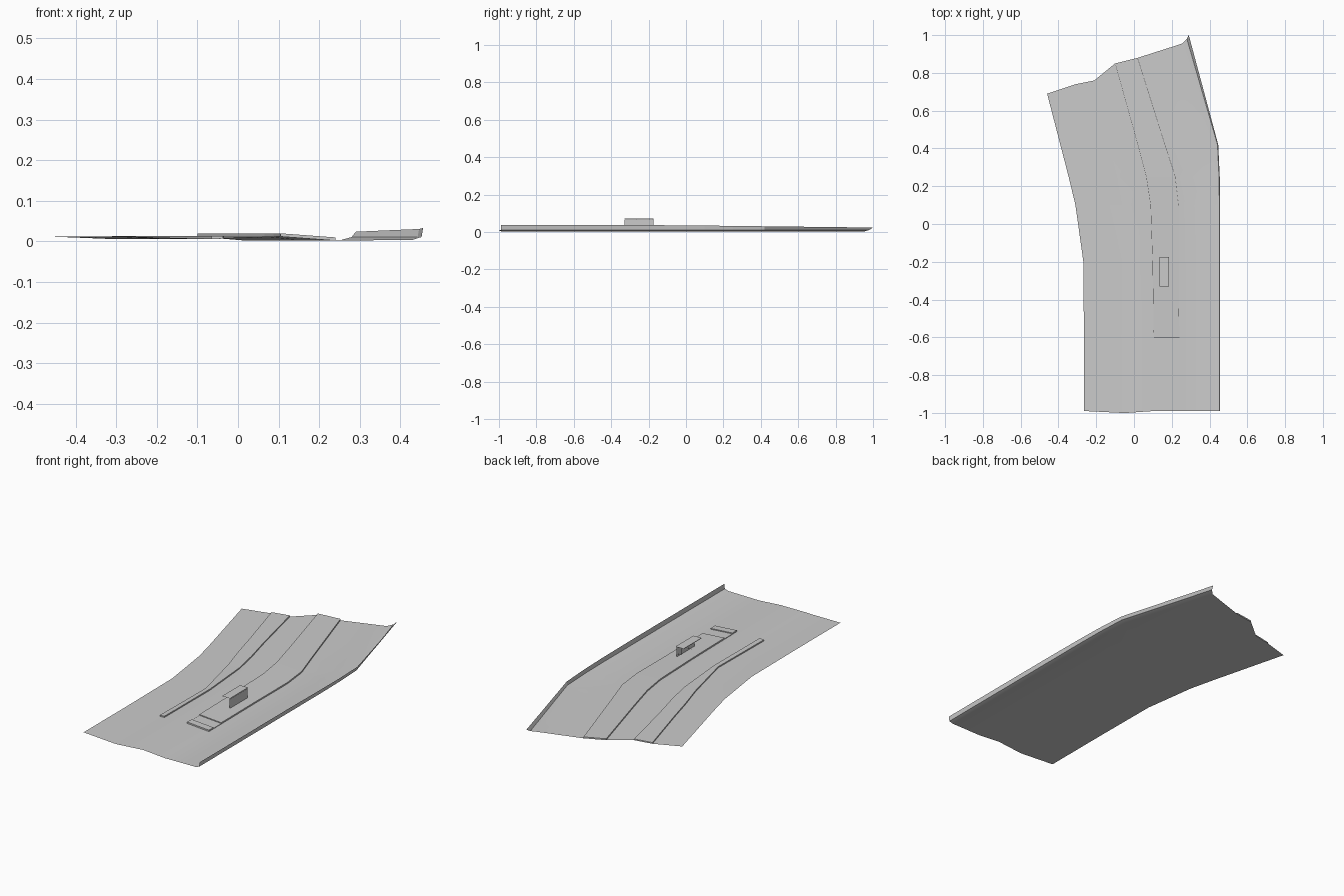
import bpy, bmesh

if "Cube" in bpy.data.objects:
    bpy.data.objects.remove(bpy.data.objects["Cube"], do_unlink=True)

grey = bpy.data.materials.new("concrete_grey")
grey.use_nodes = True
tone = (0.6, 0.6, 0.6, 1)
grey.diffuse_color = tone
grey.node_tree.nodes["Principled BSDF"].inputs["Base Color"].default_value = tone

# Long lines of the road: x at each station, back end (x, y), ground height
STATIONS = [-1, -0.6, -0.2, 0.1, 0.25, 0.42]
LINES = {
    "left":       ([-.265, -.265, -.268, -.31, -.346, -.39], (-.46, .69), .012),
    "path_left":  ([-.065, -.065, -.06, -.13, -.175, -.22], (-.31, .74), .006),
    "path_right": ([-.037, -.037, -.035, -.06, -.09, -.133], (-.21, .76), .007),
    "walk_left":  ([.105, .105, .098, .088, .065, .02], (-.1, .85), .012),
    "walk_right": ([.24, .24, .237, .237, .22, .165], (.02, .88), .002),
    "wall_foot":  ([.43, .43, .43, .43, .43, .415], (.255, .955), .004),
    "wall_low":   ([.452, .452, .452, .452, .45, .442], (.28, .98), .011),
}


def point(name, y, lift=0.0):
    """Point on a line at station y; y = None means its back end."""
    xs, end, z = LINES[name]
    if y is None:
        return (*end, z + lift)
    for i in range(len(STATIONS) - 1):
        a, b = STATIONS[i], STATIONS[i + 1]
        if a <= y <= b:
            t = (y - a) / (b - a)
            return (xs[i] + t * (xs[i + 1] - xs[i]), y, z + lift)


def loft(name, rows, caps=False):
    bm = bmesh.new()
    grid = [[bm.verts.new(p) for p in row] for row in rows]
    for r, s in zip(grid, grid[1:]):
        for i in range(len(r) - 1):
            bm.faces.new((r[i], r[i + 1], s[i + 1], s[i]))
    if caps:
        bm.faces.new(grid[0][::-1])
        bm.faces.new(grid[-1])
    mesh = bpy.data.meshes.new(name)
    bm.to_mesh(mesh)
    bm.free()
    mesh.materials.append(grey)
    obj = bpy.data.objects.new(name, mesh)
    bpy.context.collection.objects.link(obj)
    return obj


def box(name, x, y, z):
    return loft(name, [[(x[0], v, z[0]), (x[0], v, z[1]), (x[1], v, z[1]),
                        (x[1], v, z[0]), (x[0], v, z[0])] for v in y])


def raised(name, left, right, start, stop, height):
    """Raised strip with kerb sides between two lines."""
    ys = [start] + [s for s in STATIONS if s > start and (stop is None or s < stop)] + [stop]
    rows = [[point(left, y), point(left, y, height), point(right, y, height),
             point(right, y)] for y in ys]
    return loft(name, rows, caps=True)


# Ground sheet with the side wall along its outer edge
ground, wall = [], []
for y in STATIONS + [None]:
    row = [point(n, y) for n in LINES]
    if y == -1:
        row = [(x, -1 if n.startswith("path") else -.99, z)
               for n, (x, _, z) in zip(LINES, row)]
    ground.append(row)
    x, v, z = row[-1]
    top = .037 - .012 * max(0, v + .1)
    wall.append([(x, v, z), (.29, 1, .024) if y is None else (x + .004, v, top)])
sheet = loft("road_ground", ground)
loft("side_wall", wall)

# Raised path and walkway, with a shallow slot near the walkway's front
raised("left_path", "path_left", "path_right", -.6, None, .007)
raised("walkway_step", "walk_left", "walk_right", -.6, -.56, .008)
raised("walkway_slot", "walk_left", "walk_right", -.56, -.49, .003)
raised("walkway", "walk_left", "walk_right", -.49, None, .008)

# Shelter on the walkway
box("shelter_back", (.178, .182), (-.33, -.175), (.012, .066))
box("shelter_roof", (.135, .184), (-.33, -.175), (.069, .072))
for i, y in enumerate((-.265, -.178)):
    box(f"shelter_panel_{i + 1}", (.15, .18), (y, y + .003), (.03, .069))

bpy.ops.object.select_all(action="DESELECT")
sheet.select_set(True)
bpy.context.view_layer.objects.active = sheet
bpy.ops.object.shade_smooth_by_angle()
